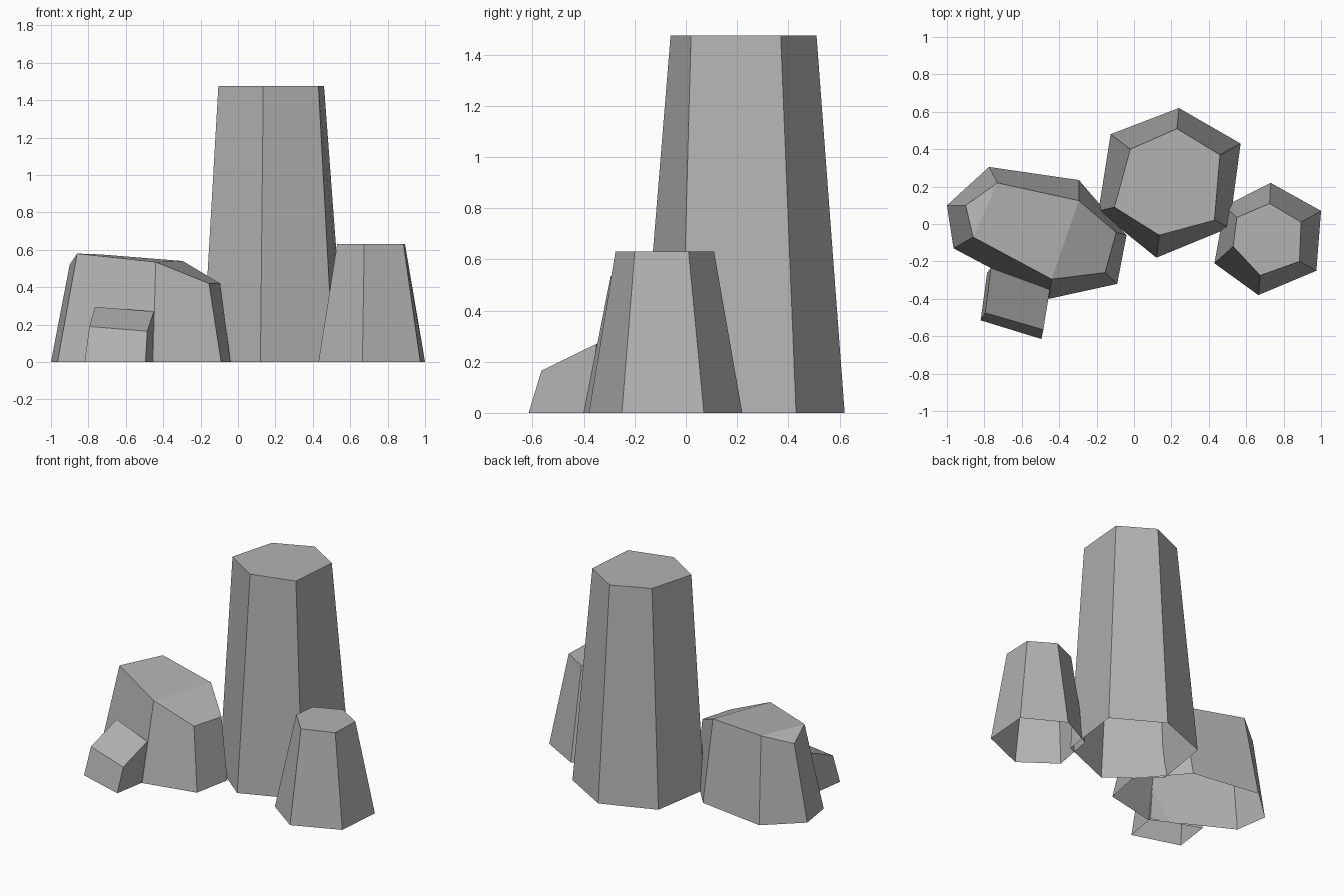
import bpy
import bmesh

if "Cube" in bpy.data.objects:
    bpy.data.objects.remove(bpy.data.objects["Cube"])

stone = bpy.data.materials.new("stone grey")
stone.use_nodes = True
colour = (0.45, 0.45, 0.45, 1)
stone.diffuse_color = colour
shader = next(n for n in stone.node_tree.nodes if n.type == "BSDF_PRINCIPLED")
shader.inputs["Base Color"].default_value = colour


def rock(name, base, crown, caps):
    """Tapered rock: walls from base ring to crown ring, open underneath."""
    bm = bmesh.new()
    low = [bm.verts.new((x, y, 0)) for x, y in base]
    high = [bm.verts.new(p) for p in crown]
    count = len(base)
    for i in range(count):
        j = (i + 1) % count
        bm.faces.new((low[i], low[j], high[j], high[i]))
    for cap in caps:
        bm.faces.new([high[i] for i in cap])
    bmesh.ops.recalc_face_normals(bm, faces=bm.faces)
    # Make sure the normals face outwards on the open shell
    bm.normal_update()
    if max(bm.faces, key=lambda f: f.calc_center_median().z).normal.z < 0:
        bmesh.ops.reverse_faces(bm, faces=bm.faces)
    mesh = bpy.data.meshes.new(name)
    bm.to_mesh(mesh)
    bm.free()
    mesh.materials.append(stone)
    obj = bpy.data.objects.new(name, mesh)
    bpy.context.collection.objects.link(obj)


def pillar(name, base, top, height):
    """Six-sided column with a flat top."""
    rock(name, base, [(x, y, height) for x, y in top], [range(len(top))])


# Tall hexagonal column
pillar("tall_pillar",
       [(.24, .62), (.57, .43), (.51, -.02), (.12, -.18), (-.19, .07), (-.125, .48)],
       [(.23, .51), (.46, .37), (.43, .02), (.135, -.06), (-.105, .09), (-.02, .4)],
       1.475)

# Short hexagonal column
pillar("short_pillar",
       [(.73, .22), (1, .07), (.975, -.25), (.665, -.38), (.43, -.21), (.485, .095)],
       [(.725, .11), (.893, .01), (.885, -.2), (.675, -.275), (.53, -.12), (.55, .035)],
       .63)

# Broad boulder with a sloping faceted top
rock("boulder",
     [(-1, .1), (-.775, .305), (-.295, .235), (-.04, -.06),
      (-.09, -.32), (-.455, -.4), (-.965, -.13)],
     [(-.9, .1, .52), (-.73, .22, .575), (-.295, .125, .54), (-.095, -.045, .42),
      (-.155, -.26, .42), (-.44, -.295, .535), (-.86, -.07, .58)],
     [(0, 1, 6), (1, 2, 5, 6), (2, 3, 4, 5)])

# Small block leaning on the boulder
rock("small_block",
     [(-.82, -.515), (-.495, -.615), (-.455, -.38), (-.785, -.26)],
     [(-.795, -.475, .19), (-.485, -.565, .165), (-.45, -.35, .27), (-.765, -.235, .295)],
     [range(4)])
